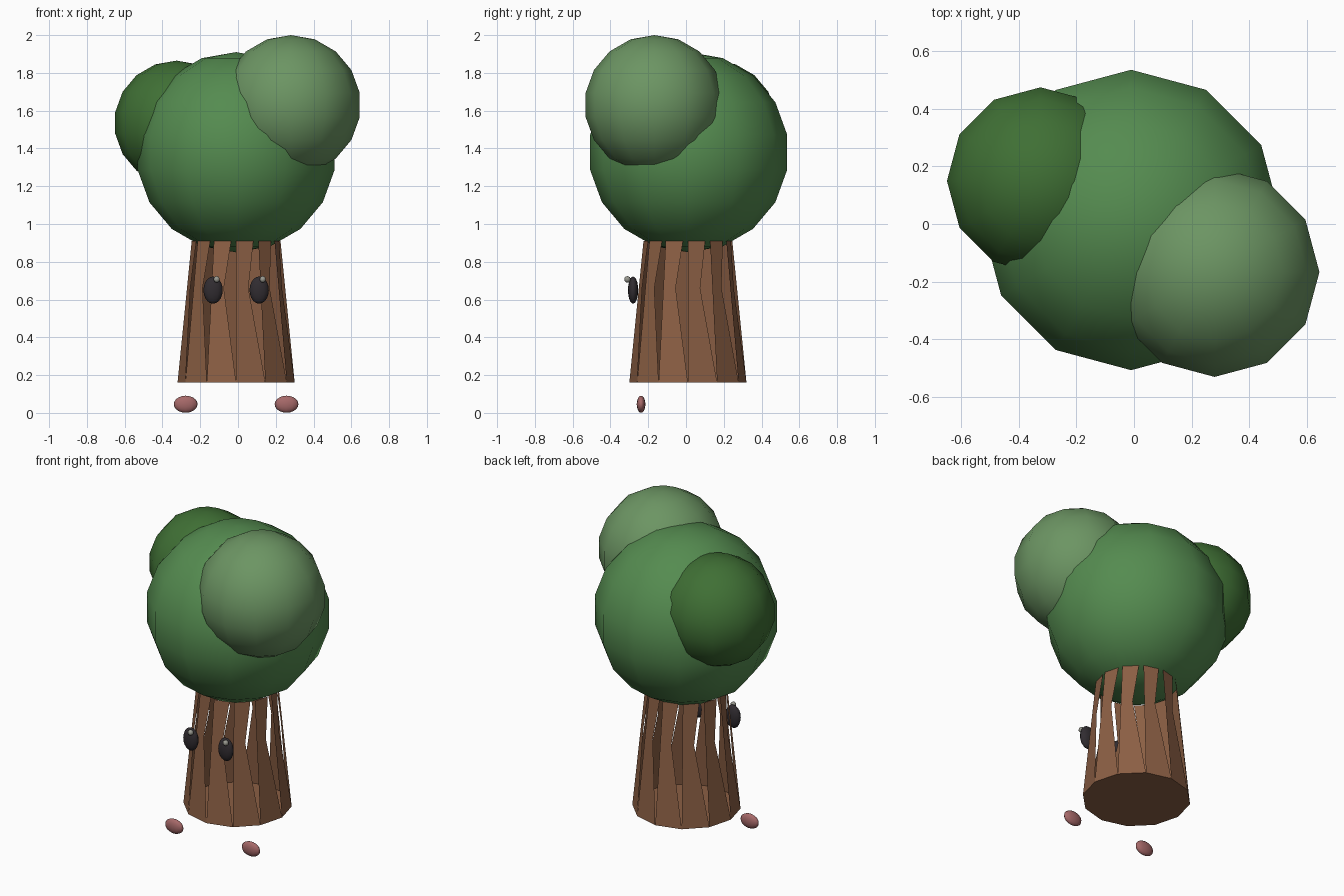
import bpy, bmesh
from math import cos, sin, radians
from mathutils import Matrix, Vector

if "Cube" in bpy.data.objects:
    bpy.data.objects.remove(bpy.data.objects["Cube"])

CX, CY = -0.01, 0.01   # trunk axis


def material(name, rgb):
    m = bpy.data.materials.new(name)
    m.diffuse_color = (*rgb, 1)
    m.use_nodes = True
    m.node_tree.nodes["Principled BSDF"].inputs["Base Color"].default_value = m.diffuse_color
    return m


def add_object(name, bm, mat, smooth):
    mesh = bpy.data.meshes.new(name)
    for f in bm.faces:
        f.smooth = smooth
    bm.to_mesh(mesh)
    bm.free()
    mesh.materials.append(mat)
    ob = bpy.data.objects.new(name, mesh)
    bpy.context.collection.objects.link(ob)
    return ob


def ball(name, centre, radii, mat, segments=12, rings=9):
    bm = bmesh.new()
    bmesh.ops.create_uvsphere(bm, u_segments=segments, v_segments=rings, radius=1)
    bm.transform(Matrix.Translation(centre) @ Matrix.Diagonal((*radii, 1)))
    return add_object(name, bm, mat, True)


leaf = material("leaf_green", (0.09, 0.26, 0.08))
leaf_light = material("leaf_light", (0.15, 0.30, 0.125))
leaf_dark = material("leaf_dark", (0.05, 0.16, 0.035))
bark = material("bark_brown", (0.26, 0.115, 0.058))
black = material("eye_black", (0.03, 0.025, 0.03))
glint = material("glint_grey", (0.32, 0.32, 0.28))
pink = material("foot_pink", (0.38, 0.14, 0.14))

# Foliage clumps
ball("foliage_main", (-0.01, 0.014, 1.38), (0.53,) * 3, leaf)
ball("foliage_light", (0.28, -0.167, 1.63), (0.37,) * 3, leaf_light)
ball("foliage_dark", (-0.325, 0.15, 1.535), (0.33,) * 3, leaf_dark)

# Trunk: 12 slats joined at the base, each pinched on one side, open at the top
SIDES = 12
LEVELS = [(0.16, 0.31, 1.0), (0.66, 0.26, 0.5), (0.91, 0.235, 0.78)]  # z, radius, slat width
bm = bmesh.new()


def ring_point(i, r, z):
    a = radians(360 / SIDES * i)
    return Vector((CX + r * cos(a), CY + r * sin(a), z))


for i in range(SIDES):
    rows = []
    for z, r, width in LEVELS:
        a, b = ring_point(i, r, z), ring_point(i + 1, r, z)
        rows.append((bm.verts.new(a), bm.verts.new(a.lerp(b, width))))
    for (a, b), (c, d) in zip(rows, rows[1:]):
        bm.faces.new((a, b, d, c))
bmesh.ops.remove_doubles(bm, verts=bm.verts[:], dist=1e-4)
# Base cap
base = [e for e in bm.edges if all(v.co.z < 0.17 for v in e.verts)]
bmesh.ops.contextual_create(bm, geom=base)
for f in bm.faces:
    f.normal_update()
    if len(f.verts) == SIDES and f.normal.z > 0:
        f.normal_flip()
add_object("trunk", bm, bark, False)

# Eyes with glints, and feet
for side, s in (("left", -1), ("right", 1)):
    x = CX + s * 0.122
    ball(f"eye_{side}", (x, -0.28, 0.65), (0.051, 0.027, 0.072), black, 12, 10)
    ball(f"eye_glint_{side}", (x + 0.019, -0.31, 0.707), (0.017,) * 3, glint, 10, 8)
    ball(f"foot_{side}", (CX + s * 0.267, -0.238, 0.046), (0.063, 0.023, 0.045), pink, 12, 10)
